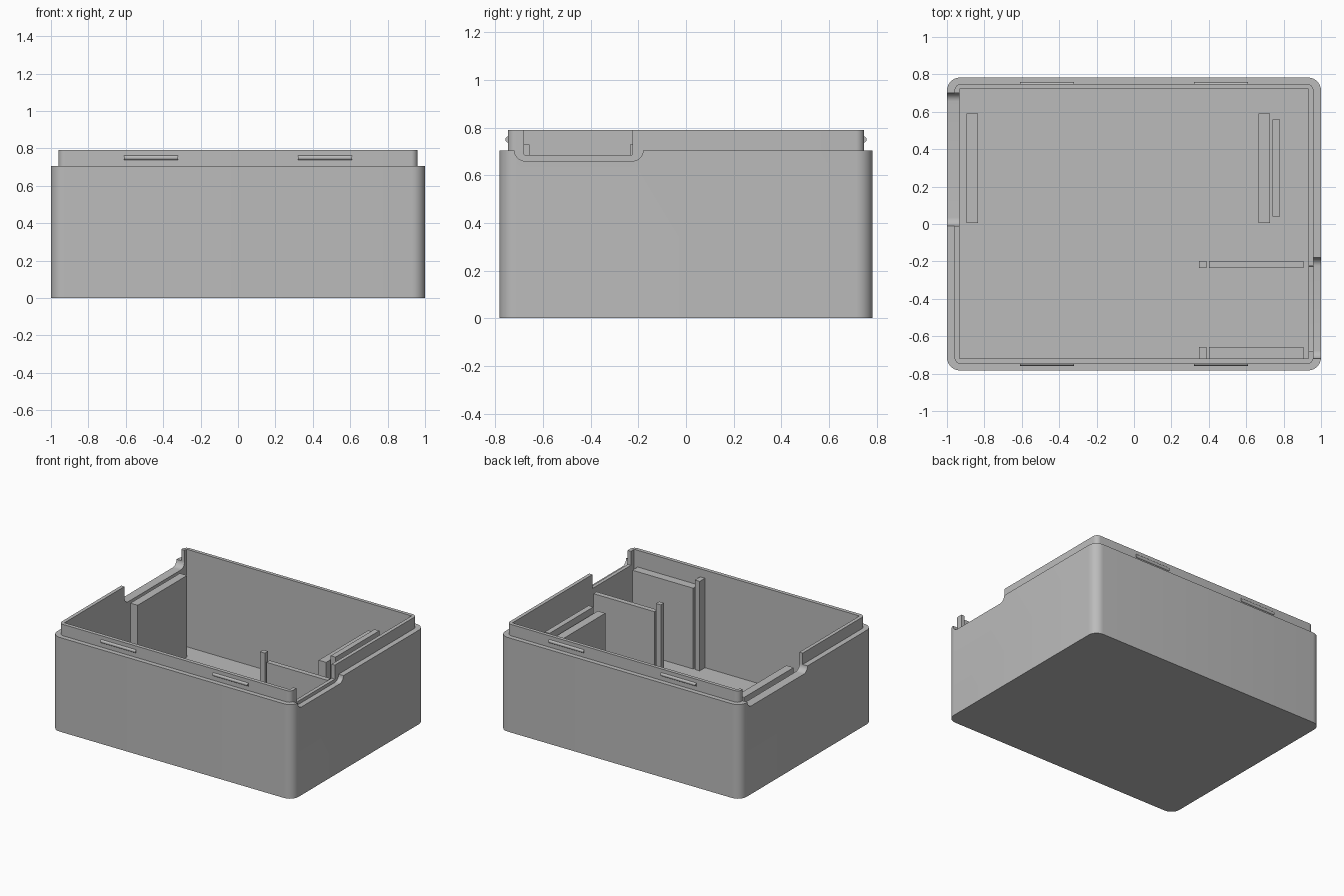
import bpy, bmesh
from math import cos, sin, pi, radians

cube = bpy.data.objects.get("Cube")
if cube:
    bpy.data.objects.remove(cube, do_unlink=True)

grey = bpy.data.materials.new("plain_grey")
grey.use_nodes = True
colour = (0.5, 0.5, 0.5, 1)
grey.diffuse_color = colour
grey.node_tree.nodes["Principled BSDF"].inputs["Base Color"].default_value = colour


def prism(name, profile, lo, hi, axis="z"):
    """Extrude a 2D profile from lo to hi; axis x takes (y, z) points."""
    def place(p, d):
        return (p[0], p[1], d) if axis == "z" else (d, p[0], p[1])
    bm = bmesh.new()
    rings = [[bm.verts.new(place(p, d)) for p in profile] for d in (lo, hi)]
    bm.faces.new(rings[0])
    bm.faces.new(rings[1])
    n = len(profile)
    for i in range(n):
        j = (i + 1) % n
        bm.faces.new((rings[0][i], rings[0][j], rings[1][j], rings[1][i]))
    bmesh.ops.recalc_face_normals(bm, faces=bm.faces)
    mesh = bpy.data.meshes.new(name)
    bm.to_mesh(mesh)
    bm.free()
    mesh.materials.append(grey)
    ob = bpy.data.objects.new(name, mesh)
    bpy.context.collection.objects.link(ob)
    return ob


def arc(cx, cy, r, start, turn, steps=8):
    angles = [radians(start + turn * i / steps) for i in range(steps + 1)]
    return [(cx + r * cos(a), cy + r * sin(a)) for a in angles]


def rounded(hx, hy, r):
    corners = ((1, 1, 0), (-1, 1, 90), (-1, -1, 180), (1, -1, 270))
    return [p for sx, sy, a in corners
            for p in arc(sx * (hx - r), sy * (hy - r), r, a, 90)]


def rect(a0, a1, b0, b1):
    return [(a0, b0), (a1, b0), (a1, b1), (a0, b1)]


def bowl(y0, y1, bottom, r, top=0.9):
    """Notch profile with rounded lower corners."""
    return ([(y1, top), (y0, top)] + arc(y0 + r, bottom + r, r, 180, 90)
            + arc(y1 - r, bottom + r, r, 270, 90))


def combine(ob, tool, operation):
    mod = ob.modifiers.new(operation, "BOOLEAN")
    mod.operation = operation
    mod.solver = "EXACT"
    mod.object = tool
    bpy.context.view_layer.objects.active = ob
    bpy.ops.object.modifier_apply(modifier=mod.name)
    bpy.data.objects.remove(tool, do_unlink=True)


def smooth(ob):
    bpy.ops.object.select_all(action="DESELECT")
    ob.select_set(True)
    bpy.context.view_layer.objects.active = ob
    bpy.ops.object.shade_smooth_by_angle(angle=radians(30))


FLOOR = 0.06

# Case shell: outer box with an inset lip, hollowed out
shell = prism("case_shell", rounded(1, 0.783, 0.07), 0, 0.705)
combine(shell, prism("lip", rounded(0.96, 0.748, 0.035), 0.3, 0.79), "UNION")
combine(shell, prism("cavity", rect(-0.933, 0.933, -0.72, 0.722), FLOOR, 1), "DIFFERENCE")

# Cable notches in the side walls
combine(shell, prism("left_notch", bowl(-0.68, -0.225, 0.685, 0.004), 0.9, 0.97, "x"), "DIFFERENCE")
combine(shell, prism("left_outer_notch", bowl(-0.72, -0.18, 0.66, 0.045), 0.96, 1.1, "x"), "DIFFERENCE")
combine(shell, prism("right_notch", bowl(-0.01, 0.7, 0.66, 0.045), -1.1, -0.9, "x"), "DIFFERENCE")
smooth(shell)

# Snap ridges on the front and back of the lip
for side, sy in (("front", -1), ("back", 1)):
    for hand, sx in (("right", -1), ("left", 1)):
        ridge = prism(f"{side}_{hand}_snap_ridge",
                      arc(sy * 0.745, 0.75, 0.013, 0, 337.5, 15),
                      sx * 0.465 - 0.145, sx * 0.465 + 0.145, "x")
        smooth(ridge)

# Standing supports inside: x range, y range, top height
supports = {
    "right_support_wall": (-0.895, -0.835, 0.005, 0.59, 0.67),
    "left_support_wall": (0.665, 0.727, 0.005, 0.59, 0.66),
    "left_thin_wall": (0.74, 0.78, 0.04, 0.558, 0.7),
    "middle_board_rail": (0.4, 0.905, -0.235, -0.197, 0.665),
    "middle_stop_post": (0.347, 0.387, -0.235, -0.197, 0.73),
    "front_board_rail": (0.4, 0.905, -0.722, -0.657, 0.665),
    "front_stop_post": (0.347, 0.387, -0.722, -0.657, 0.73),
}
for name, (x0, x1, y0, y1, top) in supports.items():
    prism(name, rect(x0, x1, y0, y1), FLOOR - 0.01, top)
